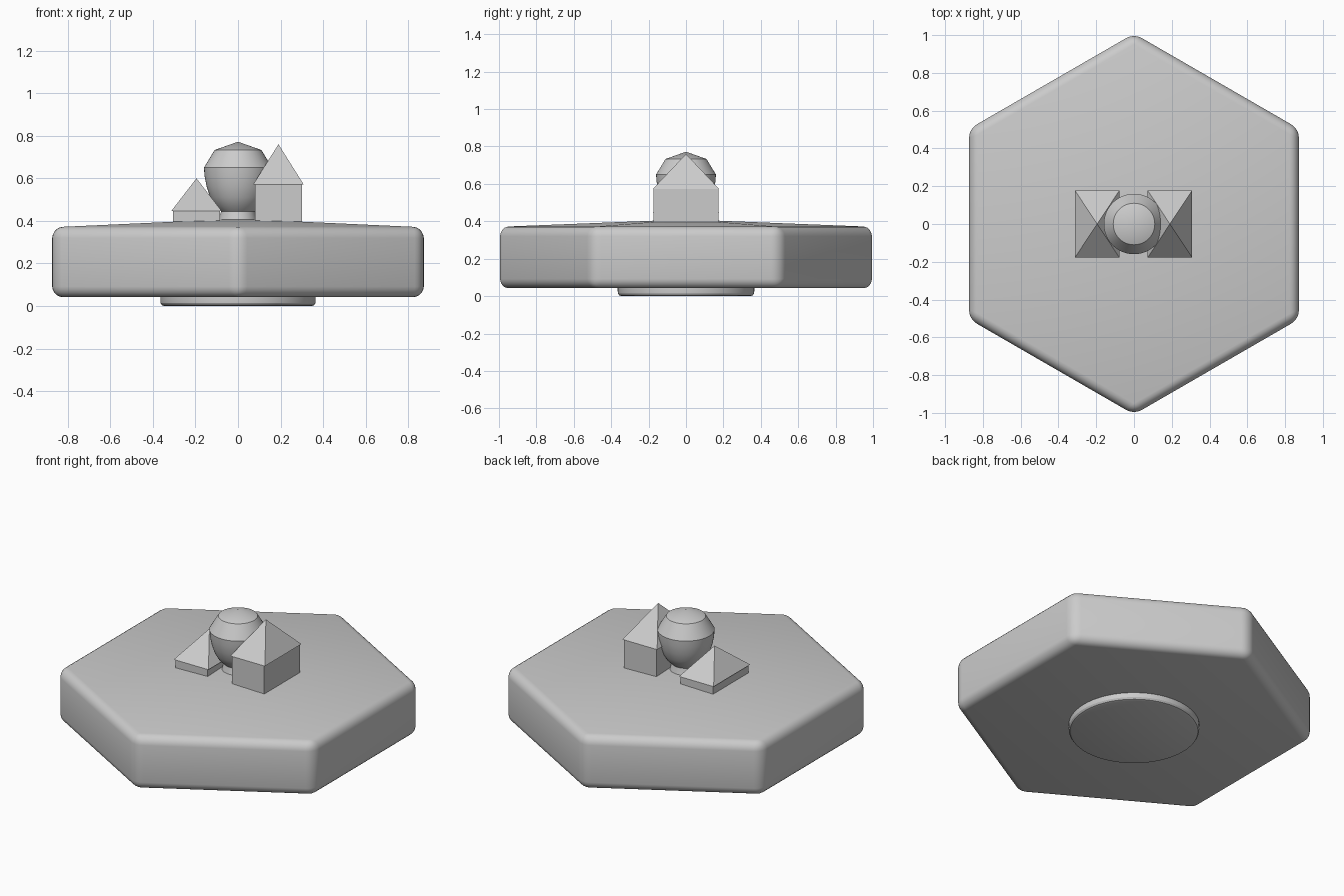
import bpy, bmesh
from math import pi, cos, sin, radians

if "Cube" in bpy.data.objects:
    bpy.data.objects.remove(bpy.data.objects["Cube"])


def make_object(name, bm, smooth=False):
    bmesh.ops.recalc_face_normals(bm, faces=bm.faces)
    mesh = bpy.data.meshes.new(name)
    bm.to_mesh(mesh)
    bm.free()
    ob = bpy.data.objects.new(name, mesh)
    bpy.context.collection.objects.link(ob)
    if smooth:
        bpy.ops.object.select_all(action='DESELECT')
        ob.select_set(True)
        bpy.context.view_layer.objects.active = ob
        bpy.ops.object.shade_smooth_by_angle(angle=radians(25))
    return ob


def lathe(name, profile, steps=48):
    # Revolve an (r, z) profile around the z axis
    bm = bmesh.new()
    verts = [bm.verts.new((r, 0, z)) for r, z in profile]
    edges = [bm.edges.new(pair) for pair in zip(verts, verts[1:])]
    bmesh.ops.spin(bm, geom=verts + edges, cent=(0, 0, 0), axis=(0, 0, 1),
                   angle=2 * pi, steps=steps)
    bmesh.ops.remove_doubles(bm, verts=bm.verts, dist=1e-5)
    return make_object(name, bm, True)


def box(name, x, hx, hy, z0, z1):
    bm = bmesh.new()
    bmesh.ops.create_cube(bm, size=2)
    for v in bm.verts:
        v.co = (x + v.co.x * hx, v.co.y * hy, z1 if v.co.z > 0 else z0)
    return make_object(name, bm)


def pyramid(name, x, hx, hy, z0, z1):
    bm = bmesh.new()
    base = [bm.verts.new((x + sx * hx, sy * hy, z0))
            for sx, sy in ((-1, -1), (1, -1), (1, 1), (-1, 1))]
    tip = bm.verts.new((x, 0, z1))
    bm.faces.new(base)
    for i in range(4):
        bm.faces.new((base[i], base[(i + 1) % 4], tip))
    return make_object(name, bm)


# Rounded hexagonal slab with a very shallow peaked top
bm = bmesh.new()
R = 1.008
rings = [[bm.verts.new((R * cos(pi / 6 + i * pi / 3), R * sin(pi / 6 + i * pi / 3), z))
          for i in range(6)] for z in (0.042, 0.37)]
peak = bm.verts.new((0, 0, 0.41))
bm.faces.new(rings[0])
for i in range(6):
    j = (i + 1) % 6
    bm.faces.new((rings[0][i], rings[0][j], rings[1][j], rings[1][i]))
    bm.faces.new((rings[1][i], rings[1][j], peak))
bmesh.ops.recalc_face_normals(bm, faces=bm.faces)
sharp = [e for e in bm.edges if e.calc_face_angle() > 0.5]
bmesh.ops.bevel(bm, geom=sharp, offset=0.05, offset_type='OFFSET', segments=5,
                profile=0.5, affect='EDGES')
make_object("hexagonal_slab", bm, True)

# Round foot underneath
lathe("round_foot", [(0, 0), (0.345, 0), (0.357, 0.004), (0.364, 0.014),
                     (0.365, 0.025), (0.365, 0.05), (0, 0.05)], 64)

# Central goblet-shaped knob with faceted crown
lathe("centre_knob", [(0, 0.38), (0.095, 0.39), (0.088, 0.41), (0.08, 0.445),
                      (0.106, 0.47), (0.13, 0.51), (0.147, 0.56), (0.157, 0.61),
                      (0.16, 0.65), (0.11, 0.733), (0, 0.772)])

# Two small houses with pyramid roofs
for side, x, eave, tip in (("left", -0.195, 0.447, 0.60), ("right", 0.19, 0.572, 0.76)):
    box(side + "_house_walls", x, 0.11, 0.173, 0.385, eave)
    pyramid(side + "_house_roof", x, 0.118, 0.178, eave, tip)
